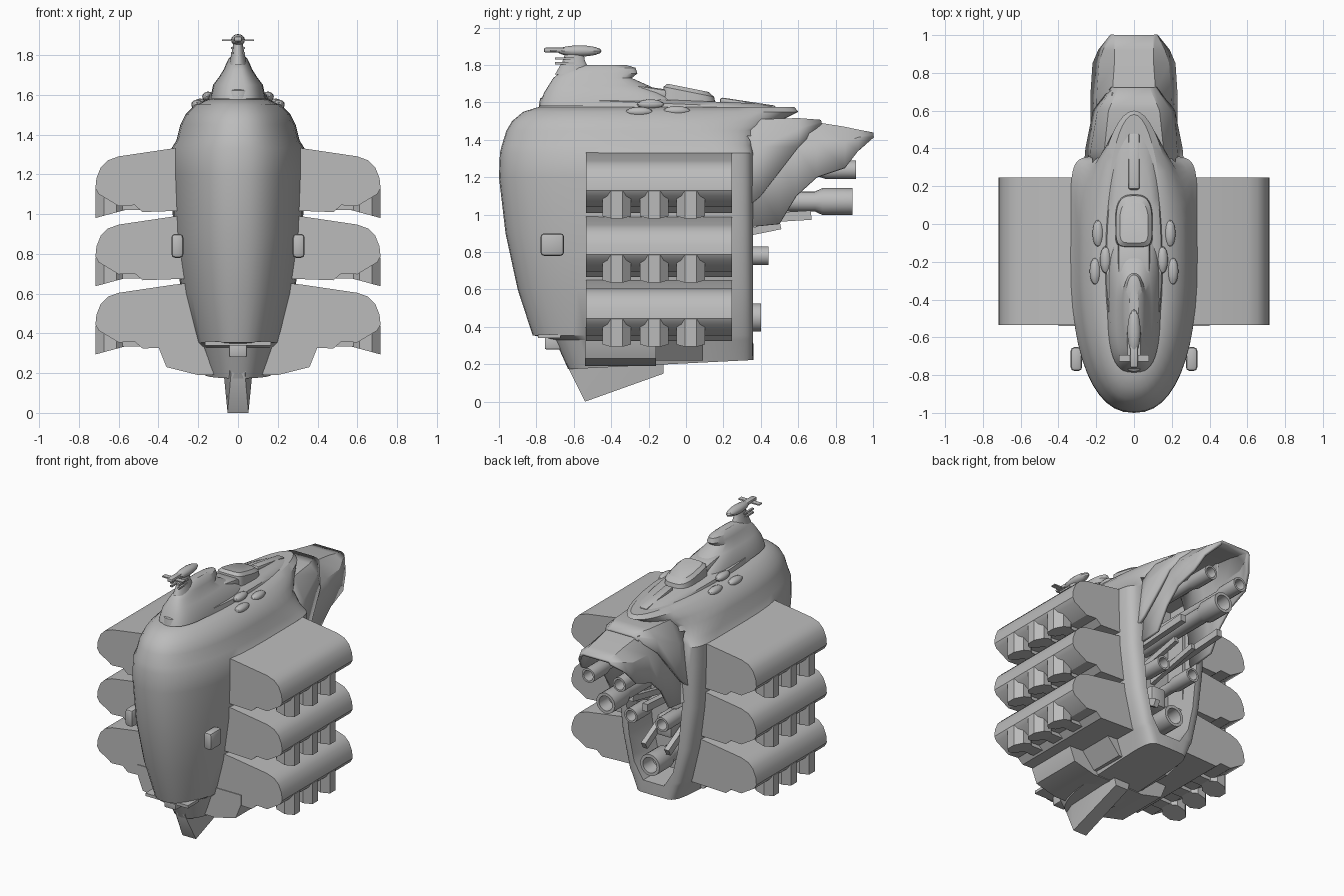
import bpy, bmesh, math
from mathutils import Vector, Matrix

if "Cube" in bpy.data.objects:
    bpy.data.objects.remove(bpy.data.objects["Cube"])

grey = bpy.data.materials.new("hull_grey")
grey.use_nodes = True
COLOUR = (0.5, 0.5, 0.5, 1)
grey.diffuse_color = COLOUR
grey.node_tree.nodes["Principled BSDF"].inputs["Base Color"].default_value = COLOUR


def finish(name, bm, mirror=False, thick=0, angle=30):
    """Turn a bmesh into an object, with optional wall thickness and mirroring."""
    bmesh.ops.recalc_face_normals(bm, faces=bm.faces)
    me = bpy.data.meshes.new(name)
    bm.to_mesh(me)
    bm.free()
    me.materials.append(grey)
    ob = bpy.data.objects.new(name, me)
    bpy.context.collection.objects.link(ob)
    if thick:
        mod = ob.modifiers.new("wall", "SOLIDIFY")
        mod.thickness, mod.offset = thick, 0
    if mirror:
        ob.modifiers.new("mirror", "MIRROR").use_clip = False
    smooth(ob, angle)
    return ob


def smooth(ob, angle=30):
    bpy.ops.object.select_all(action="DESELECT")
    ob.select_set(True)
    bpy.context.view_layer.objects.active = ob
    bpy.ops.object.shade_smooth_by_angle(angle=math.radians(angle))


def skin(rows, closed=True):
    """Bridge successive rows of points; closed rows are also capped."""
    bm = bmesh.new()
    vs = [[bm.verts.new(p) for p in row] for row in rows]
    n = len(vs[0])
    for a, b in zip(vs, vs[1:]):
        for i in range(n if closed else n - 1):
            j = (i + 1) % n
            bm.faces.new((a[i], a[j], b[j], b[i]))
    if closed:
        bm.faces.new(vs[0])
        bm.faces.new(vs[-1])
    return bm


def ring(z, w, yf, yb, nr=2.0, nf=2.3, ym=-0.2, tilt=0.0, n=48):
    """Horizontal outline: rounded bow at yf, stern at yb squared off by nr."""
    pts = []
    for i in range(n):
        t = 2 * math.pi * i / n
        c, s = math.cos(t), math.sin(t)
        k = nr if s > 0 else nf
        x = math.copysign(abs(c) ** (2 / k), c) * w
        y = ym + (yb - ym if s > 0 else ym - yf) * math.copysign(abs(s) ** (2 / k), s)
        pts.append((x, y, z + tilt * y))
    return pts


def extrude_y(name, profile, y0, y1, mirror=False):
    return finish(name, skin([[(x, y, z) for x, z in profile] for y in (y0, y1)]), mirror)


def box(name, centre, size, mirror=False, pitch=0, bevel=0.0):
    bm = bmesh.new()
    m = Matrix.Translation(centre) @ Matrix.Rotation(pitch, 4, "X") @ Matrix.Diagonal((*size, 1))
    bmesh.ops.create_cube(bm, size=1, matrix=m)
    if bevel:
        bmesh.ops.bevel(bm, geom=bm.edges[:], offset=bevel, segments=2, affect="EDGES", profile=0.5)
    return finish(name, bm, mirror)


def blob(name, centre, radii, mirror=False):
    bm = bmesh.new()
    m = Matrix.Translation(centre) @ Matrix.Diagonal((*radii, 1))
    bmesh.ops.create_uvsphere(bm, u_segments=16, v_segments=8, radius=1, matrix=m)
    return finish(name, bm, mirror)


def nozzle(name, x, z, r, y0, y1, mirror=False):
    """Hollow exhaust pipe with a thicker end collar."""
    prof = [(0.75, y0), (0.75, y1 - 0.2), (1, y1 - 0.16), (1, y1), (0.72, y1), (0.65, y1 - 0.1)]
    rows = [[(x + r * k * math.cos(a), y, z + r * k * math.sin(a))
             for a in [math.tau * i / 16 for i in range(16)]] for k, y in prof]
    return finish(name, skin(rows), mirror)


# Main hull
hull = finish("hull", skin([
    ring(0.205, 0.17, -0.63, 0.36, 7, tilt=0.05), ring(0.33, 0.215, -0.70, 0.36, 8),
    ring(0.355, 0.225, -0.82, 0.36, 9), ring(0.6, 0.285, -0.90, 0.36, 9),
    ring(0.9, 0.325, -0.965, 0.36, 9), ring(1.2, 0.335, -1.0, 0.36, 9),
    ring(1.33, 0.335, -0.995, 0.36, 9), ring(1.37, 0.31, -0.985, 0.36, 6),
    ring(1.45, 0.29, -0.96, 0.40, 3), ring(1.5, 0.265, -0.93, 0.5, 2.3),
    ring(1.55, 0.215, -0.87, 0.6), ring(1.575, 0.16, -0.79, 0.58)]))

# Stern bay cut into the hull
side = [(0.22, 1.42), (0.22, 0.9), (0.19, 0.6), (0.15, 0.42), (0.08, 0.31)]
outline = side + [(-x, z) for x, z in reversed(side)]
cutter = extrude_y("bay_cutter", outline, 0.1, 0.7)
cut = hull.modifiers.new("bay", "BOOLEAN")
cut.operation, cut.object = "DIFFERENCE", cutter
bpy.context.view_layer.objects.active = hull
bpy.ops.object.modifier_apply(modifier="bay")
bpy.data.objects.remove(cutter)
smooth(hull)

# Deck and stepped tower
finish("upper_deck", skin([ring(1.56, 0.155, -0.79, 0.58), ring(1.59, 0.145, -0.78, 0.5, tilt=-0.04),
                           ring(1.61, 0.11, -0.74, 0.4, tilt=-0.04)]))
finish("tower", skin([
    ring(1.58, 0.14, -0.785, 0.02, 3, 3, -0.4), ring(1.65, 0.125, -0.76, -0.12, 3, 3, -0.4),
    ring(1.69, 0.095, -0.735, -0.2, 2.5, 3, -0.45), ring(1.73, 0.07, -0.71, -0.29, 2.5, 3, -0.45),
    ring(1.755, 0.06, -0.68, -0.26, 2.5, 2.5, -0.45), ring(1.785, 0.045, -0.62, -0.27, 2.5, 2.5, -0.45),
    ring(1.80, 0.025, -0.56, -0.32, 2, 2, -0.45)]))
finish("mast", skin([ring(1.75, 0.045, -0.7, -0.5, 2, 2, -0.6), ring(1.82, 0.03, -0.66, -0.54, 2, 2, -0.6),
                     ring(1.88, 0.02, -0.64, -0.55, 2, 2, -0.6)]))
blob("mast_head", (0, -0.57, 1.875), (0.035, 0.12, 0.03))
box("mast_bow", (0, -0.7, 1.88), (0.04, 0.12, 0.025), bevel=0.008)
box("mast_crossbar", (0, -0.71, 1.875), (0.16, 0.035, 0.008))
for z in (1.81, 1.835):
    box("mast_prongs", (0.028, -0.65, z), (0.014, 0.1, 0.012), True)

# Deck fittings
finish("deck_hatch", skin([ring(1.6, 0.1, -0.13, 0.16, 3, 5, 0.0, -0.1), ring(1.66, 0.095, -0.12, 0.15, 3, 5, 0.0, -0.2),
                           ring(1.68, 0.075, -0.1, 0.12, 3, 5, 0.0, -0.2)]))
box("deck_saddle", (0, -0.18, 1.65), (0.17, 0.2, 0.06), bevel=0.02, pitch=-0.15)
box("deck_rail", (0, 0.33, 1.59), (0.06, 0.3, 0.03), bevel=0.012, pitch=-0.15)
for x, y, z in ((0.19, -0.05, 1.555), (0.205, -0.25, 1.55), (0.15, -0.19, 1.59)):
    blob("deck_blister", (x, y, z), (0.03, 0.072, 0.026), True)

# Bow fittings and keel fin
box("bow_side_pod", (0.305, -0.715, 0.84), (0.06, 0.125, 0.12), True, bevel=0.018)
box("chin_brow", (0, -0.73, 0.35), (0.33, 0.12, 0.02))
box("chin_mount", (0, -0.71, 0.315), (0.09, 0.09, 0.07), bevel=0.008)
fin = [(-0.63, 0.24, 0.075, 0.24), (-0.54, 0.005, 0.03, 0.2), (-0.12, 0.15, 0.03, 0.24)]
finish("keel_fin", skin([[(-w, y, top), (-w * 0.7, y, z), (w * 0.7, y, z), (w, y, top)]
                         for y, z, w, top in ((-0.64, 0.2, 0.05, 0.23), (-0.54, 0.0, 0.075, 0.23),
                                              (-0.12, 0.15, 0.07, 0.23))]))

# Three stacked wings per side, each with three pods underneath
wing = [(0.2, 1.345), (0.33, 1.33), (0.6, 1.29), (0.655, 1.27), (0.69, 1.235), (0.712, 1.18),
        (0.717, 1.13), (0.7, 1.1), (0.6, 1.04), (0.52, 1.045), (0.48, 1.01), (0.2, 1.02)]
for level, name in enumerate(("top", "middle", "bottom")):
    drop = level * 0.343
    extrude_y(name + "_wing", [(x, z - drop) for x, z in wing], -0.535, 0.245, True)
    for yc in (-0.37, -0.17, 0.025):
        rows = []
        for lift in (0, 1):
            row = []
            for i in range(8):
                a = math.tau * (i + 0.5) / 8
                x = 0.643 + 0.081 * math.cos(a)
                low = 1.0 - (x - 0.643) * 0.27
                row.append((x, yc + 0.082 * math.sin(a), (1.125 if lift else low) - drop))
            rows.append(row)
        finish(name + "_wing_pod", skin(rows), True)
        box(name + "_pod_link", (0.55, yc, 1.045 - drop), (0.12, 0.09, 0.05), True)

# Belly fairing under the lowest wing
belly = [(0, 0.195), (0.2, 0.19), (0.36, 0.23), (0.4, 0.33), (0.4, 0.4), (0, 0.4)]
extrude_y("belly_fairing", belly, -0.54, -0.16, True)
extrude_y("belly_rear_fairing", [(0, 0.22), (0.2, 0.22), (0.31, 0.35), (0, 0.4)], -0.16, 0.09, True)


def hood(name, rows, thick):
    """Arched shell from rows of y, crown height, lower edge, crown and lower half widths."""
    pts = []
    for y, zt, zb, wt, wb in rows:
        half = [(wt, zt), (wt + (wb - wt) * 0.7, zt + (zb - zt) * 0.35), (wb, zb)]
        pts.append([(-x, y, z) for x, z in reversed(half)] + [(x, y, z) for x, z in half])
    return finish(name, skin(pts, False), thick=thick)


# Stern hood and its overlapping collar
hood("stern_hood", [(0.3, 1.47, 0.93, 0.13, 0.225), (0.5, 1.5, 0.95, 0.12, 0.22), (0.59, 1.5, 1.1, 0.12, 0.22),
                    (0.7, 1.485, 1.2, 0.11, 0.22), (0.85, 1.46, 1.25, 0.1, 0.21),
                    (0.92, 1.445, 1.34, 0.1, 0.18), (1.0, 1.43, 1.41, 0.1, 0.115)], 0.02)
hood("stern_collar", [(0.28, 1.47, 1.0, 0.16, 0.255), (0.4, 1.5, 1.1, 0.15, 0.245),
                      (0.6, 1.505, 1.36, 0.13, 0.205), (0.72, 1.495, 1.48, 0.08, 0.11)], 0.025)

# Exhausts and machinery inside the stern bay
nozzle("upper_exhaust", 0.12, 1.24, 0.05, 0.08, 0.91, True)
nozzle("main_exhaust", 0, 1.07, 0.072, 0.08, 0.89)
nozzle("middle_exhaust", 0.12, 0.78, 0.05, 0.08, 0.44, True)
nozzle("lower_exhaust", 0, 0.45, 0.075, 0.08, 0.4)
box("bay_girder", (0.15, 0.38, 0.98), (0.04, 0.58, 0.05), True, pitch=0.06)
box("bay_beam", (0.07, 0.3, 0.9), (0.03, 0.42, 0.04), True, pitch=0.2)
box("bay_brace", (0.09, 0.22, 0.6), (0.035, 0.26, 0.05), True, pitch=-0.5)
box("bay_block", (0, 0.17, 0.66), (0.12, 0.16, 0.14), bevel=0.02)
